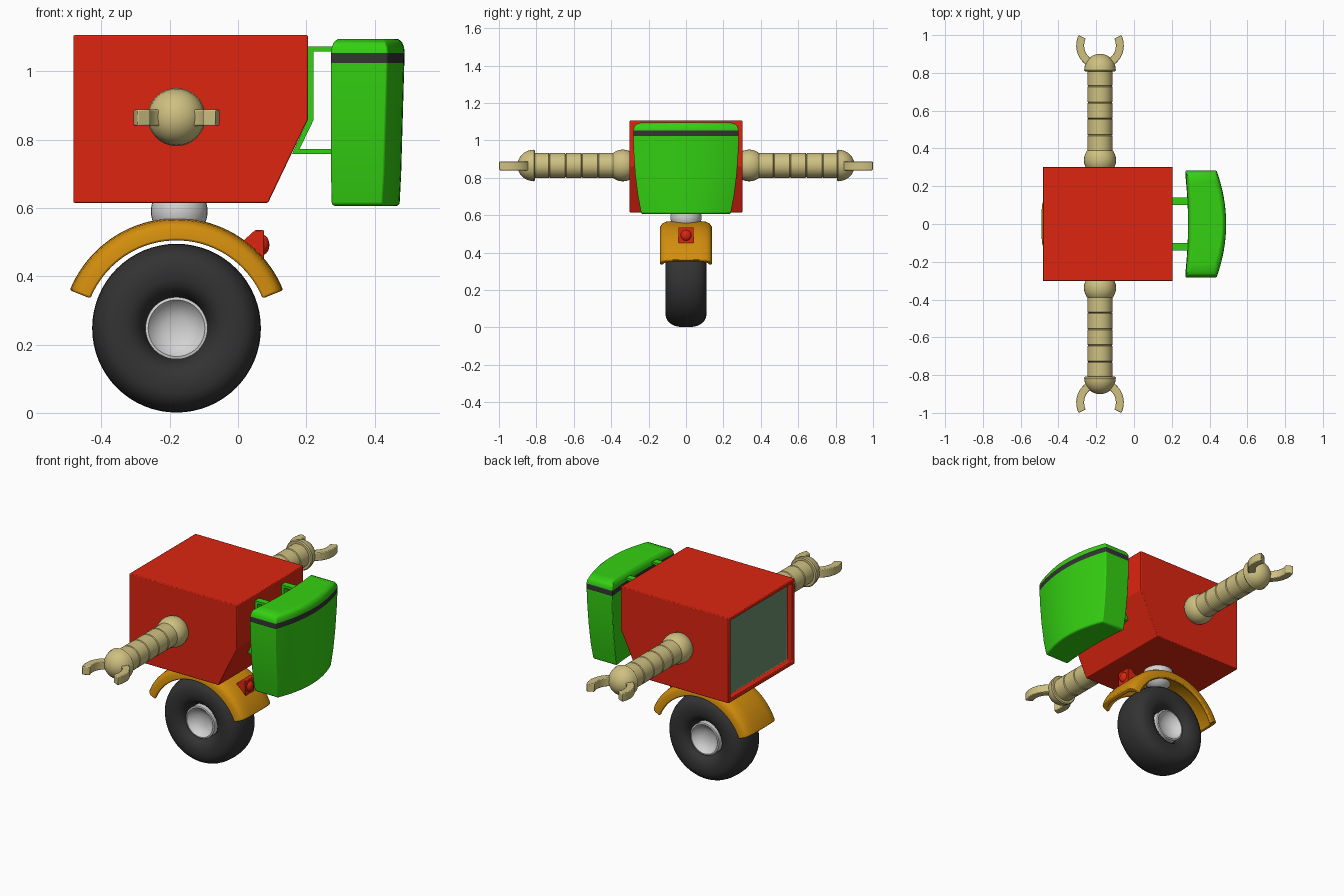
import bpy, bmesh, math
from mathutils import Vector

if "Cube" in bpy.data.objects:
    bpy.data.objects.remove(bpy.data.objects["Cube"])


def mat(name, rgb):
    m = bpy.data.materials.new(name)
    m.diffuse_color = (*rgb, 1)
    m.use_nodes = True
    m.node_tree.nodes["Principled BSDF"].inputs["Base Color"].default_value = m.diffuse_color
    return m


RED = mat("red", (0.72, 0.018, 0.005))
GREEN = mat("green", (0.034, 0.64, 0.006))
ORANGE = mat("orange", (0.65, 0.27, 0.004))
TAN = mat("tan", (0.62, 0.53, 0.22))
RUBBER = mat("dark rubber", (0.033, 0.033, 0.033))
GREY = mat("light grey", (0.65, 0.65, 0.65))
GLASS = mat("screen green", (0.15, 0.28, 0.16))


def finish(bm, name, mats, bevel=0, angle=40):
    bmesh.ops.recalc_face_normals(bm, faces=bm.faces)
    me = bpy.data.meshes.new(name)
    bm.to_mesh(me)
    bm.free()
    ob = bpy.data.objects.new(name, me)
    bpy.context.collection.objects.link(ob)
    for m in mats:
        me.materials.append(m)
    bpy.context.view_layer.objects.active = ob
    ob.select_set(True)
    bpy.ops.object.shade_smooth_by_angle(angle=math.radians(angle))
    ob.select_set(False)
    if bevel:
        b = ob.modifiers.new("bevel", 'BEVEL')
        b.width, b.segments, b.limit_method = bevel, 2, 'ANGLE'
    return ob


def skin(bm, rings, wrap_ring, wrap_rows):
    """Join rows of points with quads."""
    rows = [[bm.verts.new(p) for p in r] for r in rings]
    n = len(rows[0])
    for i in range(len(rows) if wrap_rows else len(rows) - 1):
        a, b = rows[i], rows[(i + 1) % len(rows)]
        for j in range(n if wrap_ring else n - 1):
            k = (j + 1) % n
            bm.faces.new((a[j], a[k], b[k], b[j]))
    return rows


def sweep(name, profile, centre, m, axis='Y', a0=0, a1=360, segs=48, closed=False, bevel=0):
    """Turn a (radius, along-axis) profile about an axis."""
    bm = bmesh.new()
    full = a1 - a0 == 360
    rings = []
    for i in range(segs if full else segs + 1):
        t = math.radians(a0 + (a1 - a0) * i / segs)
        c, s = math.cos(t), math.sin(t)
        rings.append([Vector(centre) + Vector((r * c, h, r * s) if axis == 'Y' else (r * c, r * s, h))
                      for r, h in profile])
    rows = skin(bm, rings, closed, full)
    if not full:
        bm.faces.new(rows[0])
        bm.faces.new(rows[-1])
    bmesh.ops.remove_doubles(bm, verts=bm.verts, dist=1e-5)
    return finish(bm, name, [m], bevel)


def prism(bm, pts, half):
    """Extrude an x-z outline to both sides of y = 0."""
    face = bm.faces.new([bm.verts.new((x, -half, z)) for x, z in pts])
    ext = bmesh.ops.extrude_face_region(bm, geom=[face])
    bmesh.ops.translate(bm, vec=(0, 2 * half, 0),
                        verts=[v for v in ext["geom"] if isinstance(v, bmesh.types.BMVert)])
    bmesh.ops.recalc_face_normals(bm, faces=bm.faces)


def dome(centre, radius, lo, hi, n=12):
    """(radius, along) points on a circle, angles measured from the equator."""
    return [(radius * math.cos(math.radians(lo + (hi - lo) * i / n)),
             centre + radius * math.sin(math.radians(lo + (hi - lo) * i / n))) for i in range(n + 1)]


CX = -0.18

# Head with recessed screen
bm = bmesh.new()
prism(bm, [(-0.482, 0.615), (0.088, 0.615), (0.205, 0.86), (0.205, 1.106), (-0.482, 1.106)], 0.302)
front = min(bm.faces, key=lambda f: f.calc_center_median().x)
bmesh.ops.inset_region(bm, faces=[front], thickness=0.03)
screen = bmesh.ops.extrude_discrete_faces(bm, faces=[front])["faces"][0]
bmesh.ops.translate(bm, verts=screen.verts, vec=(0.035, 0, 0))
screen.material_index = 1
finish(bm, "head", [RED, GLASS], bevel=0.004, angle=20)

# Neck ball
sweep("neck", dome(0, 0.083, -90, 90, 16), (CX + 0.008, 0, 0.59), GREY)

# Tyre and hub
tyre = []
for i in range(28):
    t = 2 * math.pi * i / 28
    c, s = math.cos(t), math.sin(t)
    tyre.append((0.167 + 0.08 * math.copysign(abs(c) ** 0.8, c), 0.11 * math.copysign(abs(s) ** 0.8, s)))
sweep("tyre", tyre, (CX, 0, 0.248), RUBBER, segs=64, closed=True)
half_hub = [(0, 0.05), (0.035, 0.054), (0.062, 0.066), (0.08, 0.086), (0.083, 0.09), (0.091, 0.088)]
sweep("hub", half_hub + [(r, -h) for r, h in reversed(half_hub)], (CX, 0, 0.248), GREY)

# Mudguard arching over the wheel
outer = [(0.272, 0.14), (0.305, 0.138), (0.322, 0.128), (0.332, 0.108), (0.336, 0.07), (0.337, 0)]
inner = [(0.31, 0), (0.308, 0.08), (0.296, 0.112), (0.272, 0.122)]
guard = outer + [(r, -h) for r, h in reversed(outer[:-1])]
guard += [(r, -h) for r, h in reversed(inner[1:])] + inner
sweep("mudguard", guard, (CX, 0, 0.233), ORANGE, a0=22, a1=158, segs=40, closed=True, bevel=0.006)

# Tail lamp
bm = bmesh.new()
prism(bm, [(0.0, 0.49), (0.05, 0.535), (0.076, 0.535), (0.076, 0.447), (0.05, 0.447)], 0.041)
finish(bm, "lamp_housing", [RED], bevel=0.003)
bm = bmesh.new()
bmesh.ops.create_uvsphere(bm, u_segments=24, v_segments=12, radius=0.029)
bmesh.ops.scale(bm, vec=(0.65, 1, 1), verts=bm.verts)
bmesh.ops.translate(bm, vec=(0.073, 0, 0.492), verts=bm.verts)
finish(bm, "lamp_lens", [RED])

# Backpack: bowed outline stacked by height, with a dark band
levels = [(0.606, 0.232, 0.008), (0.612, 0.24, 0.002), (0.70, 0.257, 0), (0.82, 0.272, 0), (0.94, 0.28, 0),
          (1.024, 0.282, 0), (1.054, 0.282, 0), (1.07, 0.278, 0.002), (1.085, 0.268, 0.008), (1.095, 0.245, 0.02)]
rings = []
for z, w, d in levels:
    tail = 0.489 - 0.014 * (1.095 - z) / 0.49
    ys = [w * (i / 8 - 1) for i in range(17)]
    back = [(tail - d - 0.05 * (y / w) ** 2, y, z) for y in ys]
    near = [(0.286 + d - 0.014 * (y / w) ** 2, y, z) for y in reversed(ys)]
    rings.append(back + near)
bm = bmesh.new()
rows = skin(bm, rings, True, False)
for r in (rows[0], rows[-1]):
    for j in range(16):
        bm.faces.new((r[j], r[j + 1], r[32 - j], r[33 - j]))
for f in bm.faces:
    if 1.03 < f.calc_center_median().z < 1.05:
        f.material_index = 1
finish(bm, "backpack", [GREEN, RUBBER], bevel=0.006, angle=35)

# Backpack brackets: flat bar following the back of the head
line = [(0.29, 1.072), (0.205, 1.072), (0.205, 0.86), (0.158, 0.758), (0.29, 0.758),
        (0.29, 0.772), (0.18, 0.772), (0.221, 0.857), (0.221, 1.058), (0.29, 1.058)]
for side in (-1, 1):
    bm = bmesh.new()
    prism(bm, line, 0.019)
    bmesh.ops.translate(bm, vec=(0, 0.12 * side, 0), verts=bm.verts)
    finish(bm, "bracket", [GREEN])

# Arms: shoulder ball, ribbed sleeve, domed wrist, two-finger claw
sleeve = []
edges = [0.36, 0.47, 0.557, 0.643, 0.73, 0.82]
for a, b in zip(edges, edges[1:]):
    sleeve += [(0.062, a), (0.067, a + 0.004), (0.067, b - 0.004), (0.062, b)]
wrist = [(0, 0.808), (0.08, 0.808), (0.085, 0.814)] + dome(0.818, 0.083, 0, 90)
for side in (-1, 1):
    def flip(p):
        return [(r, h * side) for r, h in p]
    base = (CX, 0, 0.866)
    sweep("shoulder", flip(dome(0.338, 0.085, -90, 90, 16)), base, TAN, segs=32)
    sweep("sleeve", flip(sleeve), base, TAN, segs=32)
    sweep("wrist", flip(wrist), base, TAN, segs=32)
    jaw = [(0.084, -0.024), (0.126, -0.024), (0.126, 0.024), (0.084, 0.024)]
    for a0, a1 in ((-88, 26), (154, 268)):
        sweep("claw_finger", jaw, (CX, 0.945 * side, 0.864), TAN, 'Z', a0 * side, a1 * side,
              segs=16, closed=True, bevel=0.004)
